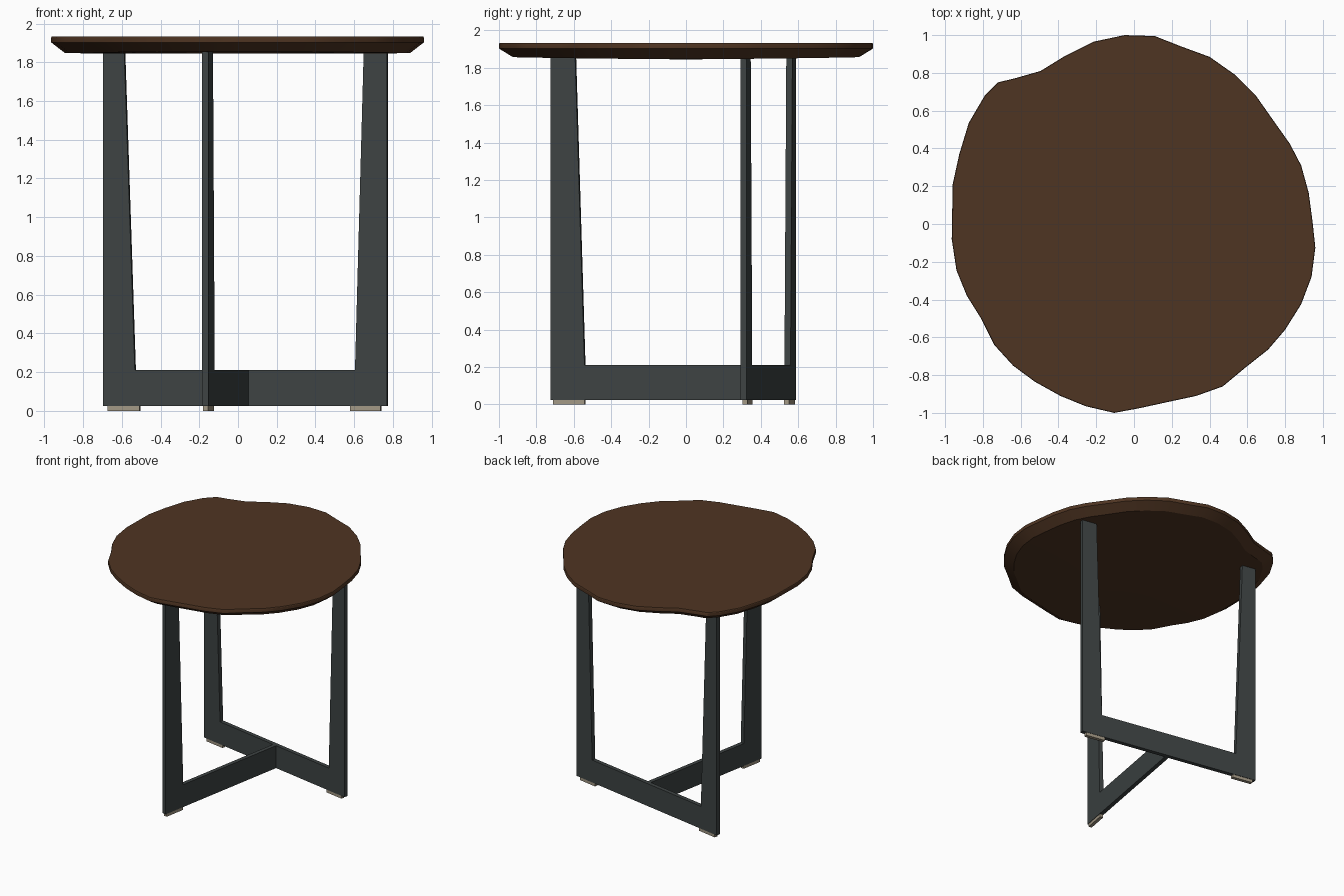
import bpy, bmesh, math
from mathutils import Vector

if "Cube" in bpy.data.objects:
    bpy.data.objects.remove(bpy.data.objects["Cube"])


def material(name, rgb):
    m = bpy.data.materials.new(name)
    m.diffuse_color = (*rgb, 1.0)
    m.use_nodes = True
    m.node_tree.nodes["Principled BSDF"].inputs["Base Color"].default_value = m.diffuse_color
    return m


wood = material("dark_brown_wood", (0.078, 0.035, 0.016))
steel = material("dark_grey_steel", (0.047, 0.056, 0.056))
felt = material("beige_felt", (0.36, 0.31, 0.23))


def finish(name, bm, mat):
    bmesh.ops.recalc_face_normals(bm, faces=bm.faces[:])
    mesh = bpy.data.meshes.new(name)
    bm.to_mesh(mesh)
    bm.free()
    mesh.materials.append(mat)
    ob = bpy.data.objects.new(name, mesh)
    bpy.context.collection.objects.link(ob)
    return ob


def plate(name, profile, origin, direction, thickness, mat):
    """Upright plate: (distance along direction, height) outline, thickened both ways."""
    d = Vector((*direction, 0)).normalized()
    n = Vector((-d.y, d.x, 0))
    bm = bmesh.new()
    start = Vector((*origin, 0)) - n * thickness / 2
    face = bm.faces.new([bm.verts.new(start + d * s + Vector((0, 0, z))) for s, z in profile])
    ext = bmesh.ops.extrude_face_region(bm, geom=[face])
    bmesh.ops.translate(bm, vec=n * thickness,
                        verts=[v for v in ext["geom"] if isinstance(v, bmesh.types.BMVert)])
    return finish(name, bm, mat)


# Organic table top: outline stacked into a straight edge and an undercut bevel
outline = [(-.05, 1.0), (.11, .995), (.25, .94), (.40, .885), (.535, .79), (.645, .68),
           (.74, .545), (.825, .425), (.885, .31), (.925, .165), (.945, .015), (.96, -.125),
           (.94, -.28), (.885, -.425), (.80, -.56), (.71, -.665), (.59, -.76), (.47, -.86),
           (.33, -.91), (.19, -.94), (.03, -.975), (-.105, -1.0), (-.255, -.965), (-.39, -.91),
           (-.525, -.835), (-.64, -.75), (-.74, -.64), (-.81, -.50), (-.885, -.38), (-.94, -.245),
           (-.965, -.08), (-.96, .21), (-.925, .37), (-.875, .535), (-.79, .68), (-.72, .75),
           (-.635, .77), (-.495, .81), (-.365, .89), (-.215, .965)]
bm = bmesh.new()
rings = []
for scale, z, bow in ((0.997, 1.933, 0), (1.0, 1.928, 0), (1.0, 1.903, 0), (0.925, 1.847, 0.01)):
    rings.append([bm.verts.new((x * scale, y * scale, z + bow * y * y)) for x, y in outline])
for a, b in zip(rings, rings[1:]):
    for i in range(len(outline)):
        j = (i + 1) % len(outline)
        bm.faces.new((a[i], a[j], b[j], b[i]))
bm.faces.new(rings[0])
centre = bm.verts.new((0, 0, 1.845))
for i in range(len(outline)):
    bm.faces.new((rings[-1][i], rings[-1][(i + 1) % len(outline)], centre))
top = finish("table_top", bm, wood)
bpy.context.view_layer.objects.active = top
top.select_set(True)
bpy.ops.object.shade_smooth_by_angle(angle=math.radians(30))

# Base: a U-shaped frame, and an L-shaped frame meeting it at right angles
SLOPE = 0.18
K = math.hypot(1, SLOPE)
THICK, LOW, BAR, HIGH = 0.033, 0.025, 0.21, 1.855
joint = (0.04, 0.44)
along, forward = (1, -SLOPE), (-SLOPE, -1)


def bx(x):
    return (x - joint[0]) * K


def fy(y):
    return (joint[1] - y) * K


plate("back_frame",
      [(bx(-.695), LOW), (bx(.772), LOW), (bx(.772), HIGH), (bx(.652), HIGH),
       (bx(.607), BAR), (bx(-.53), BAR), (bx(-.585), HIGH), (bx(-.695), HIGH)],
      joint, along, THICK, steel)
plate("front_frame",
      [(THICK / 2, LOW), (fy(-.722), LOW), (fy(-.722), HIGH), (fy(-.59), HIGH),
       (fy(-.54), BAR), (THICK / 2, BAR)],
      joint, forward, THICK, steel)

# Glide pads under the three legs
for name, a, b, direction in (("left_foot", bx(-.672), bx(-.507), along),
                              ("right_foot", bx(.58), bx(.738), along),
                              ("front_foot", fy(-.71), fy(-.54), forward)):
    plate(name, [(a, 0), (b, 0), (b, LOW), (a, LOW)], joint, direction, 0.027, felt)
